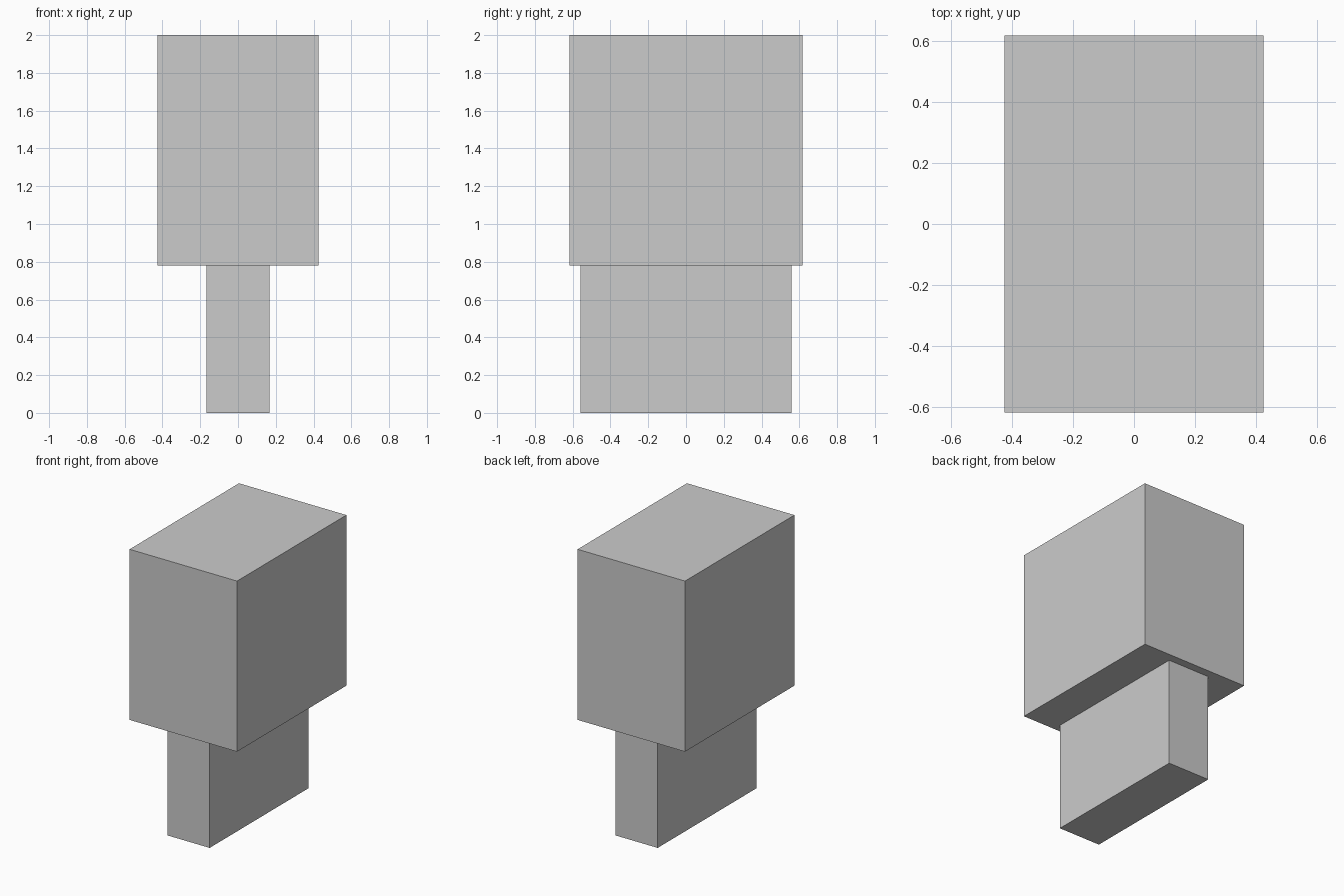
import bpy

if "Cube" in bpy.data.objects:
    bpy.data.objects.remove(bpy.data.objects["Cube"])


def box(name, width, depth, bottom, top):
    """Flat-faced box centred on x = 0, y = 0."""
    bpy.ops.mesh.primitive_cube_add(size=1, location=(0, 0, (bottom + top) / 2))
    obj = bpy.context.object
    obj.name = name
    obj.scale = (width, depth, top - bottom)
    bpy.ops.object.transform_apply(location=False, rotation=False, scale=True)
    return obj


# Narrow lower block
box("lower_block", 0.334, 1.117, 0.0, 0.78)

# Wide upper block resting on it
box("upper_block", 0.85, 1.236, 0.78, 2.0)
